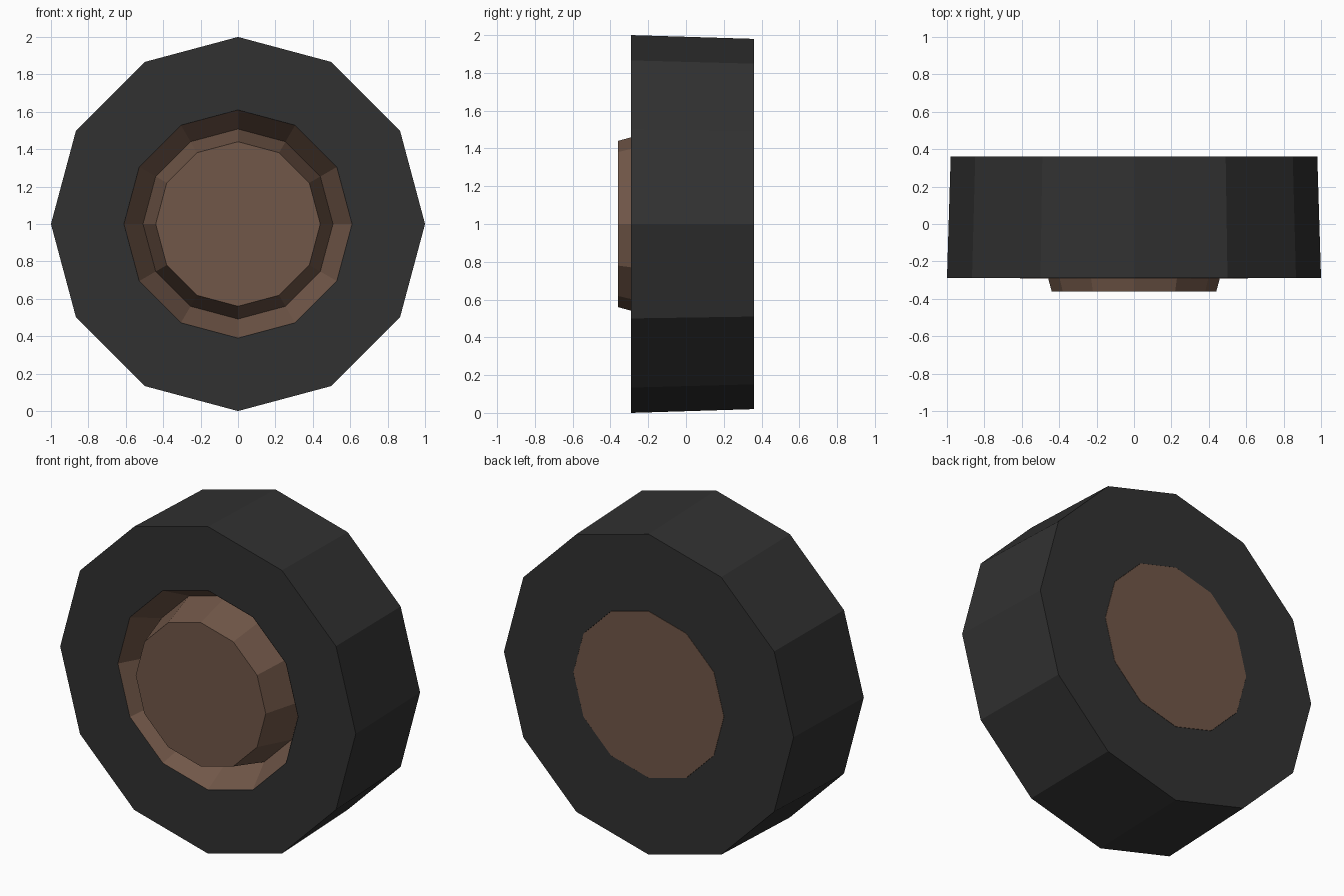
import bpy, bmesh, math

if "Cube" in bpy.data.objects:
    bpy.data.objects.remove(bpy.data.objects["Cube"])

SIDES = 12


def material(name, rgb):
    m = bpy.data.materials.new(name)
    m.diffuse_color = (*rgb, 1)
    m.use_nodes = True
    m.node_tree.nodes["Principled BSDF"].inputs["Base Color"].default_value = m.diffuse_color
    return m


def lathe(name, profile, mat):
    """Spin (radius, y) points round the axle; radius 0 closes with a cap."""
    bm = bmesh.new()
    rings = []
    for r, y in profile:
        rings.append([bm.verts.new((r * math.sin(2 * math.pi * i / SIDES), y,
                                    1 + r * math.cos(2 * math.pi * i / SIDES)))
                      for i in range(SIDES)])
    for a, b in zip(rings, rings[1:]):
        for i in range(SIDES):
            j = (i + 1) % SIDES
            bm.faces.new((a[i], a[j], b[j], b[i]))
    bmesh.ops.remove_doubles(bm, verts=bm.verts, dist=1e-5)
    bmesh.ops.recalc_face_normals(bm, faces=bm.faces)
    me = bpy.data.meshes.new(name)
    bm.to_mesh(me)
    bm.free()
    me.materials.append(mat)
    ob = bpy.data.objects.new(name, me)
    bpy.context.collection.objects.link(ob)
    return ob


rubber = material("dark rubber", (0.031, 0.031, 0.031))
brown = material("brown rim", (0.165, 0.095, 0.065))

# Tyre: closed ring with slightly tapered tread
lathe("tyre", [(0.61, -0.29), (1.0, -0.29), (0.98, 0.36), (0.51, 0.36),
               (0.51, -0.11), (0.61, -0.29)], rubber)

# Rim: sloped groove, raised hub in front, flush disc behind
lathe("rim", [(0, -0.36), (0.44, -0.36), (0.508, -0.11), (0.609, -0.291),
              (0.509, -0.109), (0.509, 0.361), (0, 0.361)], brown)
